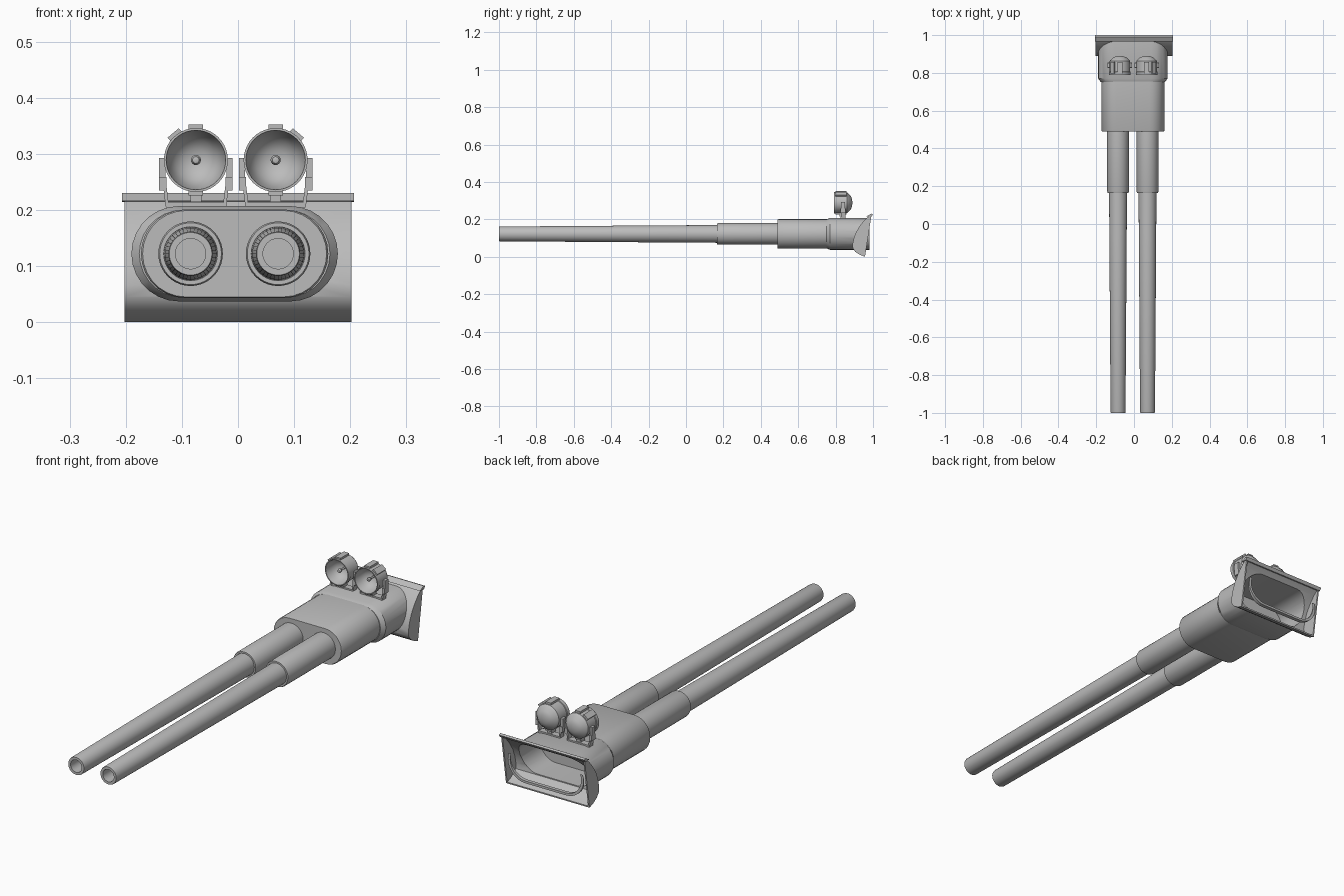
import bpy, bmesh, math
from mathutils import Matrix, Vector

cube = bpy.data.objects.get("Cube")
if cube:
    bpy.data.objects.remove(cube, do_unlink=True)

grey = bpy.data.materials.new("gunmetal_grey")
grey.use_nodes = True
grey.diffuse_color = (0.5, 0.5, 0.5, 1)
grey.node_tree.nodes["Principled BSDF"].inputs["Base Color"].default_value = (0.5, 0.5, 0.5, 1)

CX, CZ = -0.006, 0.122          # centre line of the gun housing


def finish(name, bm, smooth=True):
    bmesh.ops.recalc_face_normals(bm, faces=bm.faces)
    mesh = bpy.data.meshes.new(name)
    bm.to_mesh(mesh)
    bm.free()
    mesh.materials.append(grey)
    ob = bpy.data.objects.new(name, mesh)
    bpy.context.collection.objects.link(ob)
    if smooth:
        shade(ob)
    return ob


def shade(ob):
    bpy.ops.object.select_all(action='DESELECT')
    ob.select_set(True)
    bpy.context.view_layer.objects.active = ob
    bpy.ops.object.shade_smooth_by_angle(angle=math.radians(32))


def loft(name, rings, smooth=True):
    """Skin a list of equal-length closed rings and cap both ends."""
    bm = bmesh.new()
    loops = [[bm.verts.new(p) for p in ring] for ring in rings]
    n = len(loops[0])
    for a, b in zip(loops, loops[1:]):
        for i in range(n):
            j = (i + 1) % n
            bm.faces.new((a[i], a[j], b[j], b[i]))
    bm.faces.new(loops[0])
    bm.faces.new(loops[-1])
    return finish(name, bm, smooth)


def lathe(name, profile, x, z, steps=40):
    """Spin (radius, y) points around a line parallel to y."""
    bm = bmesh.new()
    verts = [bm.verts.new((x + r, y, z)) for r, y in profile]
    edges = [bm.edges.new(pair) for pair in zip(verts, verts[1:])]
    bmesh.ops.spin(bm, geom=verts + edges, cent=(x, 0, z), axis=(0, 1, 0),
                   angle=math.tau, steps=steps, use_duplicate=False)
    bmesh.ops.remove_doubles(bm, verts=bm.verts, dist=0.0001)
    return finish(name, bm)


def box(name, centre, size, turn=0):
    bm = bmesh.new()
    m = (Matrix.Translation(centre) @ Matrix.Rotation(turn, 4, 'Y')
         @ Matrix.Diagonal((*size, 1)))
    bmesh.ops.create_cube(bm, size=1, matrix=m)
    return finish(name, bm, False)


def pill(y, half_w, half_h, steps=14):
    """Ring with straight top and bottom and round ends."""
    ring = []
    for side in (1, -1):
        for i in range(steps + 1):
            a = math.pi * (i / steps - 0.5)
            ring.append((CX + side * (half_w - half_h + half_h * math.cos(a)),
                         y, CZ + side * half_h * math.sin(a)))
    return ring


def cut(ob, cutter):
    mod = ob.modifiers.new("cut", 'BOOLEAN')
    mod.operation = 'DIFFERENCE'
    mod.solver = 'EXACT'
    mod.object = cutter
    bpy.context.view_layer.update()
    mesh = bpy.data.meshes.new_from_object(ob.evaluated_get(bpy.context.evaluated_depsgraph_get()))
    ob.modifiers.clear()
    ob.data = mesh
    shade(ob)


def prism(name, outline, half_w):
    return loft(name, [[(x, y, z) for y, z in outline] for x in (-half_w, half_w)])


# Curved rear shield: a scoop open to the back
curve = [(0.985, 0.222), (0.958, 0.2), (0.933, 0.17), (0.912, 0.137), (0.898, 0.102),
         (0.89, 0.066), (0.892, 0.045), (0.905, 0.026), (0.928, 0.011), (0.957, 0)]
fan = curve + [(0.99, 0.212)]
shield = prism("rear_shield", fan, 0.2025)
solid = prism("shield_cutter", fan, 0.25)
inner = [(y + 0.007, z + (0.004 if z < 0.03 else -0.002)) for y, z in curve]
hollow = prism("hollow_cutter", inner + [(1.05, -0.002), (1.05, 0.222)], 0.196)
opening = loft("opening_cutter", [pill(0.77, 0.172, 0.075), pill(1.05, 0.172, 0.075)])
cut(shield, hollow)
cut(shield, opening)

# Lip along the top edge of the shield
lip = [(0.965, 0.216), (0.99, 0.23), (1.0, 0.226), (0.992, 0.214)]
prism("shield_lip", lip, 0.207)

# Housing: wide rear collar, hollow from behind, and narrower front casing
collar = loft("housing_collar", [pill(0.752, 0.17, 0.078), pill(0.77, 0.184, 0.085),
                                 pill(0.98, 0.184, 0.085)])
cut(collar, solid)
cut(collar, opening)
loft("housing_front", [pill(0.49, 0.164, 0.077), pill(0.495, 0.167, 0.079),
                       pill(0.76, 0.167, 0.079)])
for helper in (solid, hollow, opening):
    bpy.data.objects.remove(helper, do_unlink=True)

# Twin barrels with recoil sleeves
for side, x in (("right", -0.0845), ("left", 0.0715)):
    lathe(side + "_barrel", [(0, -0.85), (0.027, -0.85), (0.027, -1), (0.038, -1), (0.0395, -0.995),
                             (0.046, -0.05), (0.0475, 0.2), (0, 0.2)], x, CZ)
    lathe(side + "_sleeve", [(0.046, 0.175), (0.048, 0.165), (0.055, 0.165), (0.0575, 0.172),
                             (0.0575, 0.5), (0, 0.5)], x, CZ)

# Twin searchlights on yokes
LZ = 0.289
for side, x, s in (("right", -0.075, -1), ("left", 0.067, 1)):
    lathe(side + "_lamp", [(0, 0.855), (0.02, 0.851), (0.036, 0.84), (0.047, 0.82), (0.053, 0.79),
                           (0.057, 0.79), (0.057, 0.806), (0.0545, 0.808), (0.0545, 0.862),
                           (0.05, 0.868), (0.047, 0.87), (0.035, 0.882), (0.018, 0.888),
                           (0, 0.89)], x, LZ)
    lathe(side + "_bulb", [(0, 0.802), (0.006, 0.804), (0.009, 0.811), (0.007, 0.818),
                           (0.004, 0.822), (0.004, 0.855)], x, LZ, 16)
    # Rim clips at the top, outer shoulder and bottom
    for part, a in (("top", 0), ("shoulder", s * math.radians(40)), ("bottom", math.pi)):
        d = Vector((math.sin(a), 0, math.cos(a))) * 0.0585
        box(f"{side}_{part}_clip", Vector((x, 0.828, LZ)) + d, (0.026, 0.06, 0.009), a)
    box(side + "_foot", (x, 0.835, 0.222), (0.02, 0.03, 0.016))
    # Yoke: base bar, two arms, clamps and pivots
    box(side + "_yoke_base", (x, 0.84, 0.209), (0.106, 0.028, 0.009))
    for end, e in (("inner", -s), ("outer", s)):
        px = x + e * 0.059
        box(f"{side}_{end}_yoke_arm", (x + e * 0.054, 0.84, 0.231), (0.006, 0.024, 0.05), e * 0.12)
        box(f"{side}_{end}_clamp", (px, 0.84, 0.247), (0.013, 0.028, 0.024))
        box(f"{side}_{end}_pivot", (px + e * 0.001, 0.84, 0.276), (0.011, 0.022, 0.034))
